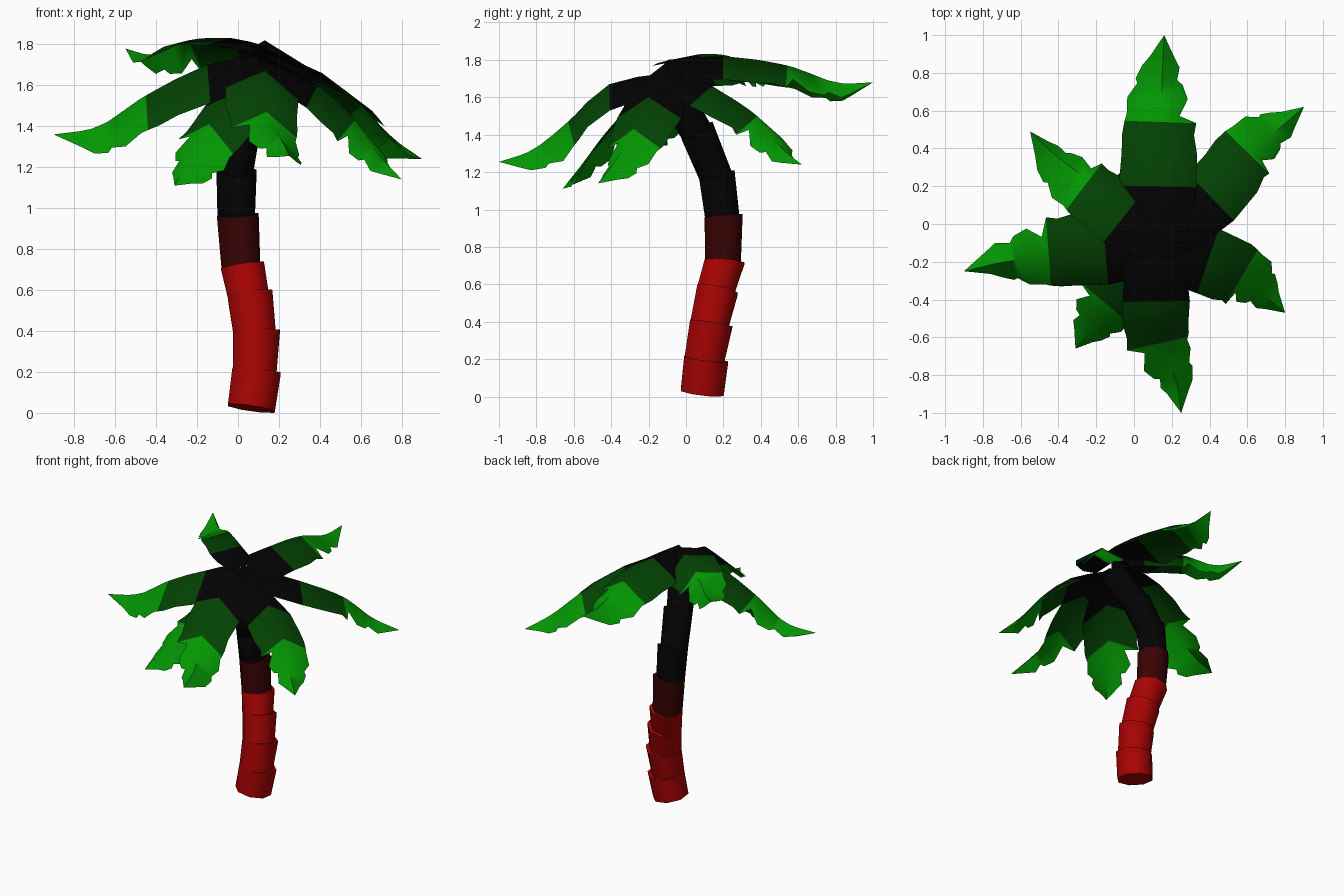
import bpy
import bmesh
import math
from mathutils import Vector, Matrix

cube = bpy.data.objects.get("Cube")
if cube:
    bpy.data.objects.remove(cube)


def material(name, rgb):
    mat = bpy.data.materials.new(name)
    mat.use_nodes = True
    color = (*rgb, 1)
    mat.diffuse_color = color
    mat.node_tree.nodes["Principled BSDF"].inputs["Base Color"].default_value = color
    return mat


black = material("near_black", (.001, .001, .001))
red = material("trunk_red", (.39, .001, .001))
dark_red = material("trunk_dark_red", (.041, .001, .001))
dark_green = material("leaf_dark_green", (.001, .056, .001))
green = material("leaf_green", (.001, .31, .001))


def finish(name, bm, mats, angle):
    mesh = bpy.data.meshes.new(name)
    bm.to_mesh(mesh)
    bm.free()
    for mat in mats:
        mesh.materials.append(mat)
    obj = bpy.data.objects.new(name, mesh)
    bpy.context.collection.objects.link(obj)
    bpy.ops.object.select_all(action="DESELECT")
    obj.select_set(True)
    bpy.context.view_layer.objects.active = obj
    bpy.ops.object.shade_smooth_by_angle(angle=math.radians(angle))


def curve_point(points, t):
    """Catmull-Rom point through the control points; t counts control points."""
    pts = [2 * points[0] - points[1], *points, 2 * points[-1] - points[-2]]
    i = max(0, min(int(t), len(points) - 2))
    a, b, c, d = pts[i:i + 4]
    u = t - i
    return .5 * (2 * b + (c - a) * u + (2 * a - 5 * b + 4 * c - d) * u ** 2
                 + (3 * b - a - 3 * c + d) * u ** 3)


def tangent(points, t):
    end = len(points) - 1
    ahead, behind = min(t + .05, end), max(t - .05, 0)
    return (curve_point(points, ahead) - curve_point(points, behind)).normalized()


# Trunk: stacked flaring segments along a leaning path
TRUNK = [Vector(p) for p in (
    (.065, .087, .022), (.09, .108, .2), (.09, .135, .39), (.06, .168, .57),
    (.022, .206, .72), (-.001, .201, .965), (-.007, .166, 1.18),
    (.02, .06, 1.42), (.09, -.1, 1.68))]
SIDES = 8
STEP = .1


def build_trunk():
    bm = bmesh.new()
    rings = []
    for i, center in enumerate(TRUNK):
        direction = tangent(TRUNK, i)
        turn = Vector((0, 0, 1)).rotation_difference(direction).to_matrix()
        top = .133 - .0045 * i
        # Each new segment starts narrower, so a ledge shows on the back left
        shift = Vector((-.7, -.7, 0)) * top * STEP
        levels = [(top, center), (top * (1 - STEP), center + shift)]
        if i == 0:
            levels = [(.125, center)]
        for r, middle in levels:
            ring = []
            for k in range(SIDES):
                a = math.tau * (k + .5) / SIDES
                ring.append(bm.verts.new(
                    middle + turn @ Vector((math.cos(a), math.sin(a), 0)) * r))
            rings.append((i, ring))
    for (_, low), (level, high) in zip(rings, rings[1:]):
        for k in range(SIDES):
            j = (k + 1) % SIDES
            face = bm.faces.new((low[k], low[j], high[j], high[k]))
            face.material_index = 0 if level < 5 else 1 if level == 5 else 2
    bm.faces.new(reversed(rings[0][1]))
    bm.faces.new(rings[-1][1]).material_index = 2
    finish("trunk", bm, (red, dark_red, black), 50)


# Frond outline: position along the rib, left width, right width
OUTLINE = ((0, .14, .14), (.5, .19, .19), (1, .21, .2), (1.5, .2, .2),
           (1.8, .2, .18), (2, .19, .19), (2.12, .18, .1), (2.45, .18, .14),
           (2.75, .13, .11), (2.85, .14, .08), (3.15, .11, .09),
           (3.4, .07, .06), (4, 0, 0))


def build_frond(name, path, roll, width):
    points = [Vector(p) for p in path]
    bm = bmesh.new()
    rows = []
    for t, left, right in OUTLINE:
        p = curve_point(points, t)
        along = tangent(points, t)
        along.z = 0
        spin = Matrix.Rotation(-roll, 3, along)
        up = spin @ Vector((0, 0, 1))
        side = along.cross(up).normalized()
        droop = up * (.62 + .2 * max(0, t - 2))
        rows.append([bm.verts.new(v) for v in (
            p - (side + droop) * left * width, p,
            p + (side - droop) * right * width)])
    for (t, _, _), a, b in zip(OUTLINE, rows, rows[1:]):
        for k in (0, 1):
            face = bm.faces.new((a[k], a[k + 1], b[k + 1], b[k]))
            face.material_index = min(int(t), 2)
    bmesh.ops.remove_doubles(bm, verts=bm.verts, dist=.0005)
    finish(name, bm, (black, dark_green, green), 65)


# Rib (crown, end of black, end of dark green, mid tip, tip), roll, width
FRONDS = {
    "back_frond": (((.13, -.1, 1.8), (.13, .2, 1.82), (.14, .54, 1.77),
                    (.15, .8, 1.68), (.16, 1, 1.68)), 0, 1),
    "back_left_frond": (((.1, -.1, 1.79), (.41, .14, 1.66), (.6, .38, 1.5),
                         (.76, .5, 1.34), (.9, .62, 1.24)), 0, .85),
    "front_left_frond": (((.13, -.13, 1.72), (.39, -.2, 1.6), (.57, -.28, 1.43),
                          (.68, -.37, 1.27), (.8, -.47, 1.14)), 0, .88),
    "front_frond": (((.13, -.1, 1.73), (.13, -.41, 1.67), (.14, -.63, 1.47),
                     (.22, -.82, 1.32), (.25, -1, 1.255)), .15, .88),
    "front_right_frond": (((.1, -.12, 1.68), (0, -.28, 1.57), (-.14, -.43, 1.41),
                           (-.23, -.55, 1.25), (-.31, -.66, 1.11)), .2, .95),
    "right_frond": (((.1, -.13, 1.74), (-.15, -.16, 1.7), (-.45, -.18, 1.55),
                     (-.68, -.2, 1.4), (-.9, -.25, 1.36)), .3, 1),
    "back_right_frond": (((.14, -.07, 1.79), (-.03, .07, 1.83), (-.24, .23, 1.82),
                          (-.41, .36, 1.75), (-.55, .49, 1.78)), -.4, .88),
}

build_trunk()
for frond_name, (rib, rib_roll, scale) in FRONDS.items():
    build_frond(frond_name, rib, rib_roll, scale)
